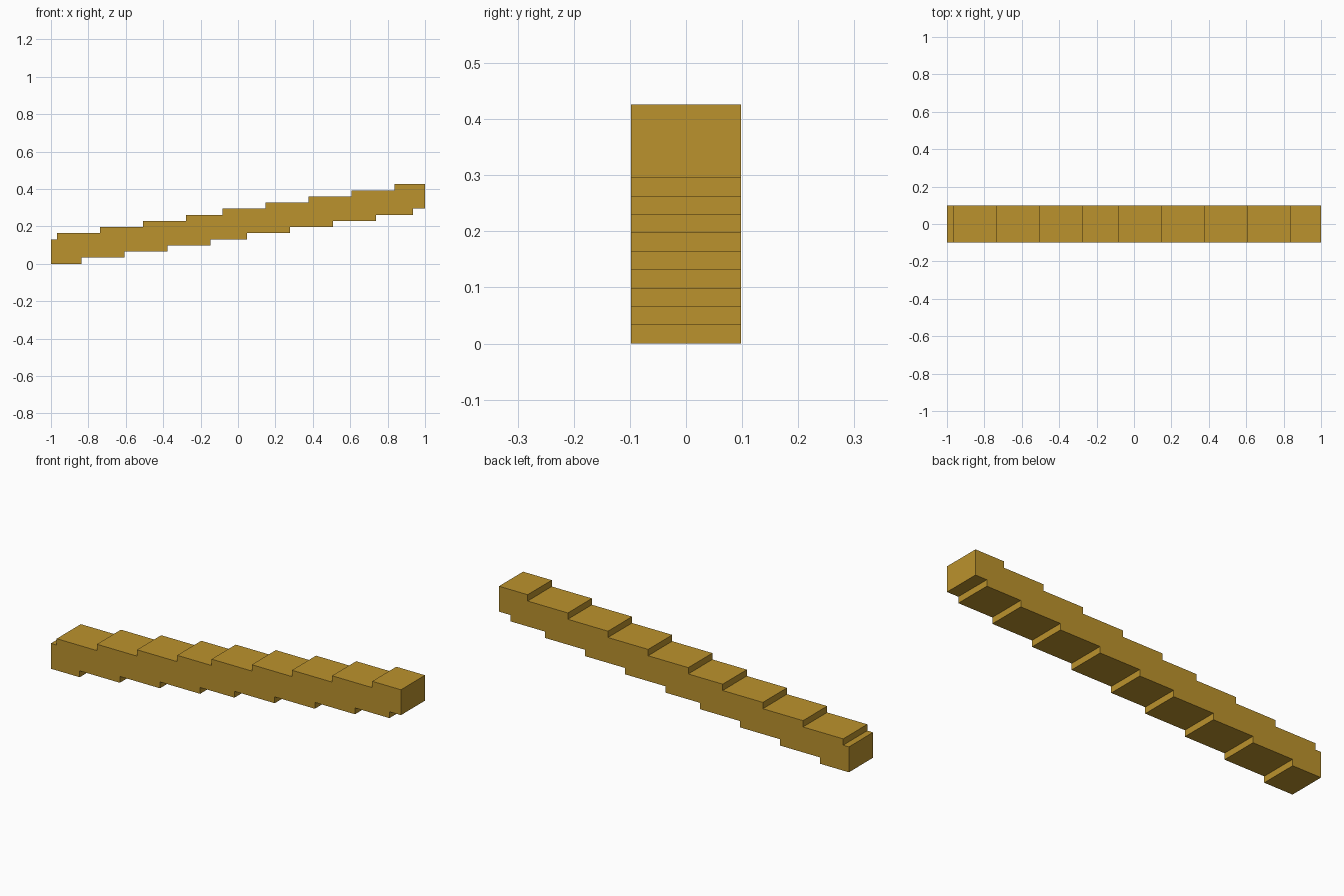
import bpy
import bmesh

if "Cube" in bpy.data.objects:
    bpy.data.objects.remove(bpy.data.objects["Cube"])

U = 2 / 61          # one grid unit: the bar is 61 units long
HALF_DEPTH = 3 * U  # six units deep

# Positions along the length where the top and the underside rise by one unit
TOP_STEPS = [1, 8, 15, 22, 28, 35, 42, 49, 56]
BOTTOM_STEPS = [5, 12, 19, 26, 32, 39, 46, 53, 59]


def stair_line(steps, start_height):
    """Stepped line running from the low end to the high end."""
    points, z = [(0, start_height)], start_height
    for x in steps:
        points += [(x, z), (x, z + 1)]
        z += 1
    return points + [(61, z)]


# Side profile: underside forwards, then top backwards
profile = stair_line(BOTTOM_STEPS, 0) + stair_line(TOP_STEPS, 4)[::-1]

# Extrude the profile through the depth
bm = bmesh.new()
front = bm.faces.new([bm.verts.new((x * U - 1, -HALF_DEPTH, z * U)) for x, z in profile])
extruded = bmesh.ops.extrude_face_region(bm, geom=[front], use_keep_orig=True)
back = [v for v in extruded["geom"] if isinstance(v, bmesh.types.BMVert)]
bmesh.ops.translate(bm, verts=back, vec=(0, 2 * HALF_DEPTH, 0))
bmesh.ops.recalc_face_normals(bm, faces=bm.faces)

mesh = bpy.data.meshes.new("stepped_bar")
bm.to_mesh(mesh)
bm.free()

# Golden colour over the whole bar
gold = bpy.data.materials.new("golden_ochre")
gold.diffuse_color = (0.50, 0.29, 0.026, 1)
gold.use_nodes = True
gold.node_tree.nodes["Principled BSDF"].inputs["Base Color"].default_value = gold.diffuse_color
mesh.materials.append(gold)

bar = bpy.data.objects.new("stepped_bar", mesh)
bpy.context.collection.objects.link(bar)
